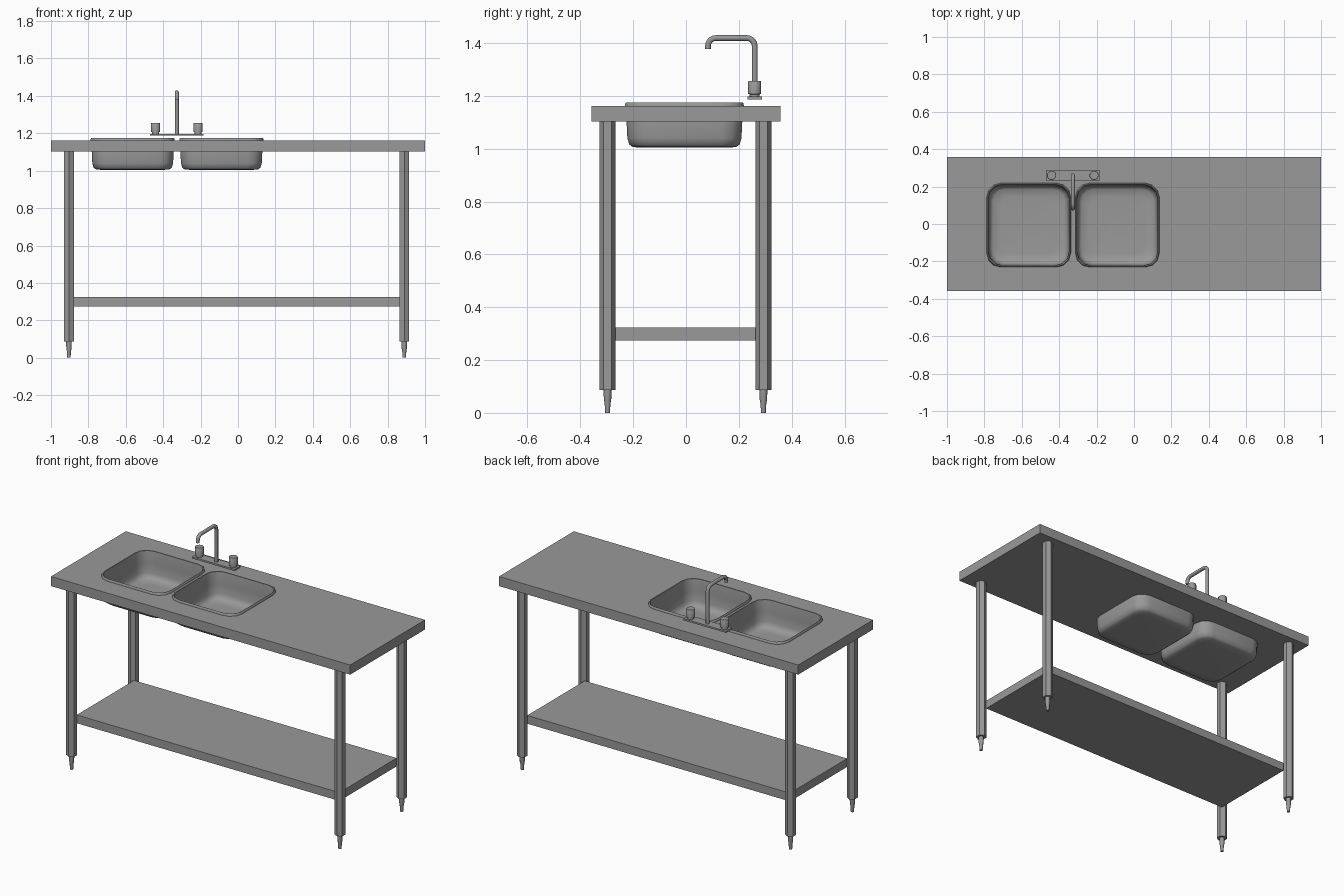
import bpy, bmesh, math
from mathutils import Vector

if "Cube" in bpy.data.objects:
    bpy.data.objects.remove(bpy.data.objects["Cube"])

steel = bpy.data.materials.new("dark_steel")
steel.diffuse_color = (0.32, 0.32, 0.32, 1)
steel.use_nodes = True
steel.node_tree.nodes["Principled BSDF"].inputs["Base Color"].default_value = steel.diffuse_color


def finish(name, bm, smooth=False):
    bmesh.ops.recalc_face_normals(bm, faces=bm.faces)
    me = bpy.data.meshes.new(name)
    bm.to_mesh(me)
    bm.free()
    me.materials.append(steel)
    ob = bpy.data.objects.new(name, me)
    bpy.context.collection.objects.link(ob)
    if smooth:
        shade(ob)
    return ob


def shade(ob):
    bpy.ops.object.select_all(action='DESELECT')
    ob.select_set(True)
    bpy.context.view_layer.objects.active = ob
    bpy.ops.object.shade_smooth_by_angle(angle=math.radians(40))


def loft(name, rings, smooth=False):
    """Skin a list of equal-length point rings and cap both ends."""
    bm = bmesh.new()
    vs = [[bm.verts.new(p) for p in r] for r in rings]
    n = len(vs[0])
    for a, b in zip(vs, vs[1:]):
        for i in range(n):
            j = (i + 1) % n
            bm.faces.new((a[i], a[j], b[j], b[i]))
    bm.faces.new(vs[0])
    bm.faces.new(vs[-1])
    return finish(name, bm, smooth)


def box(name, x0, x1, y0, y1, z0, z1):
    return loft(name, [[(x0, y0, z), (x1, y0, z), (x1, y1, z), (x0, y1, z)] for z in (z0, z1)])


def turned(name, x, y, profile, sides, smooth=False):
    """Upright turned part; profile is (radius, z), first corner on +y."""
    return loft(name, [[(x + r * math.sin(2 * math.pi * i / sides),
                         y + r * math.cos(2 * math.pi * i / sides), z)
                        for i in range(sides)] for r, z in profile], smooth)


def rounded_square(cx, cy, half, z, seg=3):
    r = half * 0.34
    pts = []
    for q, (sx, sy) in enumerate(((1, 1), (-1, 1), (-1, -1), (1, -1))):
        for k in range(seg + 1):
            a = math.pi / 2 * (q + k / seg)
            pts.append((cx + sx * (half - r) + r * math.cos(a),
                        cy + sy * (half - r) + r * math.sin(a), z))
    return pts


# Worktop and lower shelf
top = box("worktop", -1, 1, -0.357, 0.357, 1.103, 1.161)
box("lower_shelf", -0.885, 0.870, -0.275, 0.272, 0.274, 0.324)

# Hexagonal legs with tapered feet
for side, x in (("left", -0.904), ("right", 0.889)):
    for end, y in (("front", -0.297), ("back", 0.293)):
        turned(f"{end}_{side}_leg", x, y, [(0.03, 0.086), (0.03, 1.103)], 6)
        turned(f"{end}_{side}_foot", x, y,
               [(0.009, 0), (0.011, 0.035), (0.014, 0.05), (0.015, 0.086)], 12, True)

# Basins: underside, rim and inner bowl in one profile (half width, z)
BOWL = [(0.15, 1.004), (0.195, 1.006), (0.209, 1.016), (0.216, 1.04), (0.219, 1.1),
        (0.219, 1.157), (0.225, 1.161), (0.224, 1.171), (0.221, 1.175), (0.217, 1.173),
        (0.215, 1.162), (0.214, 1.1), (0.211, 1.043), (0.204, 1.022), (0.191, 1.012),
        (0.15, 1.009), (0.03, 1.008)]
for side, cx in (("left", -0.563), ("right", -0.089)):
    cy = -0.006
    cutter = loft(f"{side}_basin_cutter",
                  [rounded_square(cx, cy, 0.217, z) for z in (1.05, 1.25)])
    cutter.hide_render = True
    cutter.hide_viewport = True
    mod = top.modifiers.new(f"{side}_opening", 'BOOLEAN')
    mod.object = cutter
    mod.operation = 'DIFFERENCE'
    mod.solver = 'EXACT'
    loft(f"{side}_basin", [rounded_square(cx, cy, h, z) for h, z in BOWL], True)
    turned(f"{side}_drain", cx, cy, [(0.029, 1.006), (0.029, 1.013)], 24, True)

# Tap plate, floating slightly above the worktop
TX, TY = -0.327, 0.26
box("tap_plate", TX - 0.143, TX + 0.143, TY - 0.028, TY + 0.028, 1.187, 1.197)

# Tap knobs
for side, s in (("left", -1), ("right", 1)):
    turned(f"{side}_tap_knob", TX + s * 0.1135, TY,
           [(0.019, 1.195), (0.019, 1.206), (0.0245, 1.208), (0.0245, 1.254),
            (0.023, 1.256)], 20, True)

# Spout: tube swept along an upright, an arm and a short drop
R, ZT, Y1 = 0.03, 1.419, 0.083
path = [(TY, 1.195, 0)]
for cy, a0 in ((TY - R, 0), (Y1 + R, 90)):
    for k in range(6):
        a = math.radians(a0 + 18 * k)
        path.append((cy + R * math.cos(a), ZT - R + R * math.sin(a), a))
path.append((Y1, 1.378, math.pi))
rings = []
for y, z, a in path:
    out = Vector((0, math.cos(a), math.sin(a)))
    rings.append([Vector((TX, y, z)) + 0.0108 * (math.sin(t) * Vector((1, 0, 0)) + math.cos(t) * out)
                  for t in (2 * math.pi * i / 14 for i in range(14))])
loft("spout", rings, True)
